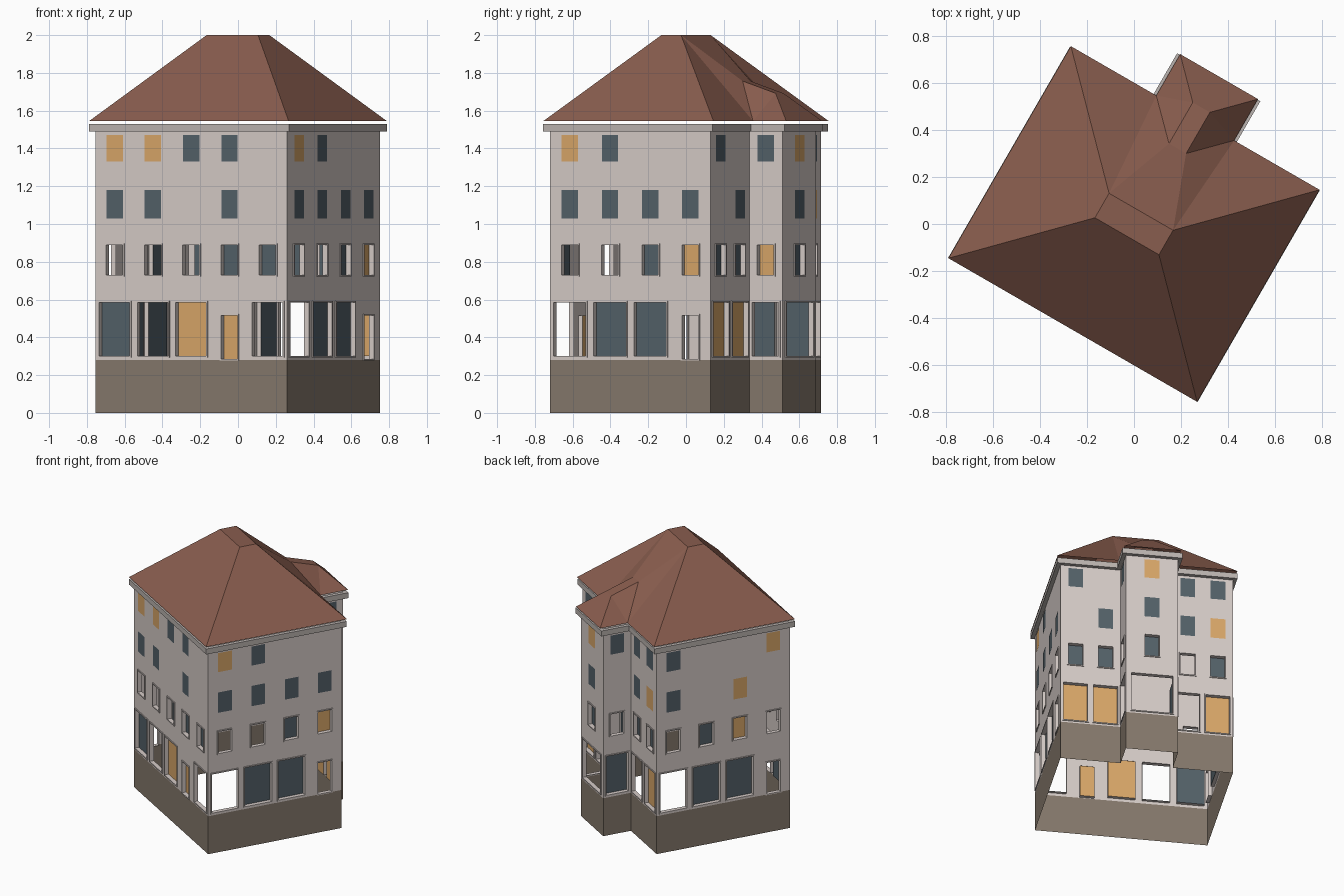
import bpy, bmesh, math
from mathutils import Vector, Matrix

if "Cube" in bpy.data.objects:
    bpy.data.objects.remove(bpy.data.objects["Cube"])

TURN = Matrix.Rotation(math.radians(-30), 4, 'Z')   # the house stands turned on its plot


def mat(name, r, g, b):
    m = bpy.data.materials.new(name)
    lin = lambda c: ((c / 255 + 0.055) / 1.055) ** 2.4
    m.diffuse_color = (lin(r), lin(g), lin(b), 1)
    m.use_nodes = True
    m.node_tree.nodes["Principled BSDF"].inputs["Base Color"].default_value = m.diffuse_color
    return m


PLASTER = mat("pale_plaster", 214, 204, 200)
TRIM = mat("cornice_grey", 188, 181, 177)
STONE = mat("base_stone", 134, 121, 108)
TILE = mat("roof_tile", 137, 93, 78)
SLATE = mat("dark_glass", 84, 97, 105)
AMBER = mat("lit_glass", 217, 167, 105)


class Part:
    """Collects polygons for one object."""

    def __init__(self, name, material):
        self.name, self.material, self.bm = name, material, bmesh.new()

    def face(self, *pts):
        return self.bm.faces.new([self.bm.verts.new(p) for p in pts])

    def finish(self, recalc=False):
        bmesh.ops.remove_doubles(self.bm, verts=self.bm.verts, dist=1e-4)
        if recalc:
            bmesh.ops.recalc_face_normals(self.bm, faces=self.bm.faces)
        self.bm.transform(TURN)
        me = bpy.data.meshes.new(self.name)
        self.bm.to_mesh(me)
        self.bm.free()
        me.materials.append(self.material)
        bpy.context.collection.objects.link(bpy.data.objects.new(self.name, me))


# Footprint, counter-clockwise: main block with a stair wing at the back
W, F, B, WW, WB = 0.585, -0.493, 0.489, 0.177, 0.693
foot = [(-W, F), (W, F), (W, B), (WW, B), (WW, WB), (-WW, WB), (-WW, B), (-W, B)]
BASE, TOP = 0.28, 1.53

# Per wall: columns of each row from the top floor down (S dark, O lit, - none), door column
layout = [
    (["OOSS-", "SS-S-", "---SS", "S-OO-"], 3),
    (["OS--", "SSSS", "--SO", "-SS-"], 3),
    (["S-", "-S", "SS", "OO"], None),
    (["S", "-", "O", "-"], None),
    (["O", "S", "S", "-"], None),
    (["S", "-", "-", "S"], None),
    (["SS", "SO", "-S", "-O"], None),
    (["S--O", "S-O-", "-SO-", "-SS-"], 3),
]
rows = [(1.33, 1.47), (1.03, 1.18), (0.73, 0.89), (0.30, 0.585)]

walls = Part("walls", PLASTER)
base = Part("base", STONE)
frames = Part("window_frames", PLASTER)
glass = {"S": Part("dark_windows", SLATE), "O": Part("lit_windows", AMBER)}


def rect(P, s0, s1, z0, z1, d):
    return [P(s0, z0, d), P(s1, z0, d), P(s1, z1, d), P(s0, z1, d)]


def frame(P, s0, s1, z0, z1, w=0.008, out=0.006, deep=-0.025):
    """Raised border around an opening plus its reveal."""
    loops = [rect(P, s0 - w, s1 + w, z0 - w, z1 + w, 0),
             rect(P, s0 - w, s1 + w, z0 - w, z1 + w, out),
             rect(P, s0, s1, z0, z1, out),
             rect(P, s0, s1, z0, z1, deep)]
    for a, b in zip(loops, loops[1:]):
        for i in range(4):
            j = (i + 1) % 4
            frames.face(a[i], a[j], b[j], b[i])


for k, (cols, door) in enumerate(layout):
    a, b = Vector(foot[k]), Vector(foot[(k + 1) % 8])
    length = (b - a).length
    t = (b - a) / length
    n = Vector((t.y, -t.x))

    def P(s, z, d=0.0):
        q = a + t * s + n * d
        return (q.x, q.y, z)

    base.face(*rect(P, 0, length, 0, BASE, 0))
    holes = []
    count = len(cols[0])
    seg = length / count
    for r, (z0, z1) in enumerate(rows):
        for c in range(count):
            kind = cols[r][c]
            width, lo, hi = 0.1, z0, z1
            if r == 3 and c == door:
                lo, hi = 0.285, 0.515
            elif r == 3:
                width = 0.8 * seg
            s0, s1 = (c + 0.5) * seg - width / 2, (c + 0.5) * seg + width / 2
            if r < 2:                       # upper floors: flush panes
                if kind in glass:
                    glass[kind].face(*rect(P, s0, s1, lo, hi, 0.003))
            else:                           # lower floors: open recesses
                holes.append((s0, s1, lo, hi))
                frame(P, s0, s1, lo, hi)
                if kind in glass:
                    glass[kind].face(*rect(P, s0, s1, lo, hi, -0.024))
    # wall sheet as a grid with the openings left out
    ss = sorted({0, length} | {round(h[i], 5) for h in holes for i in (0, 1)})
    zs = sorted({BASE, TOP} | {h[i] for h in holes for i in (2, 3)})
    for s0, s1 in zip(ss, ss[1:]):
        for z0, z1 in zip(zs, zs[1:]):
            sm, zm = (s0 + s1) / 2, (z0 + z1) / 2
            if not any(h[0] < sm < h[1] and h[2] < zm < h[3] for h in holes):
                walls.face(*rect(P, s0, s1, z0, z1, 0))

for p in (walls, base, frames, *glass.values()):
    p.finish()


# Cornice: rectangular band following the footprint
def grown(o):
    sign = lambda x: 1 if x > 0 else -1
    return [(x + sign(x) * o, y + sign(y) * o) for x, y in foot]


cornice = Part("cornice", TRIM)
section = [(0, 1.49), (0.027, 1.49), (0.027, TOP), (0, TOP)]
loops = [[(x, y, z) for x, y in grown(o)] for o, z in section]
for i in range(4):
    p, q = loops[i], loops[(i + 1) % 4]
    for j in range(8):
        m = (j + 1) % 8
        cornice.face(p[j], p[m], q[m], q[j])
cornice.finish(recalc=True)

# Roof: hipped with a small flat top, and a lower hipped wing roof
E, Z = 1.545, 2.0
ru, rv, wu, wv = 0.61, 0.52, 0.191, 0.723
tu, tv = 0.157, 0.06
roof = Part("roof", TILE)
roof.face((-tu, -tv, Z), (tu, -tv, Z), (tu, tv, Z), (-tu, tv, Z))
roof.face((-ru, -rv, E), (ru, -rv, E), (tu, -tv, Z), (-tu, -tv, Z))
top = lambda s: (s * 0.042, 0.37, 1.757)     # wing ridge meeting the main slope
end = lambda s: (s * 0.042, 0.572, 1.692)    # outer end of the wing ridge
for s in (-1, 1):
    order = (lambda *p: roof.face(*p)) if s > 0 else (lambda *p: roof.face(*reversed(p)))
    T, eave, valley = (s * tu, tv, Z), (s * ru, rv, E), (s * wu, rv, E)
    order((s * ru, -rv, E), eave, T, (s * tu, -tv, Z))       # side slope
    order(eave, valley, T)                                   # back slope
    order(valley, top(s), T)
    order(valley, (s * wu, wv, E), end(s))                   # wing side
    order(valley, end(s), top(s))
roof.face((tu, tv, Z), top(1), top(-1), (-tu, tv, Z))
roof.face(top(1), end(1), end(-1), top(-1))
roof.face((wu, wv, E), (-wu, wv, E), end(-1), end(1))
roof.finish(recalc=True)
